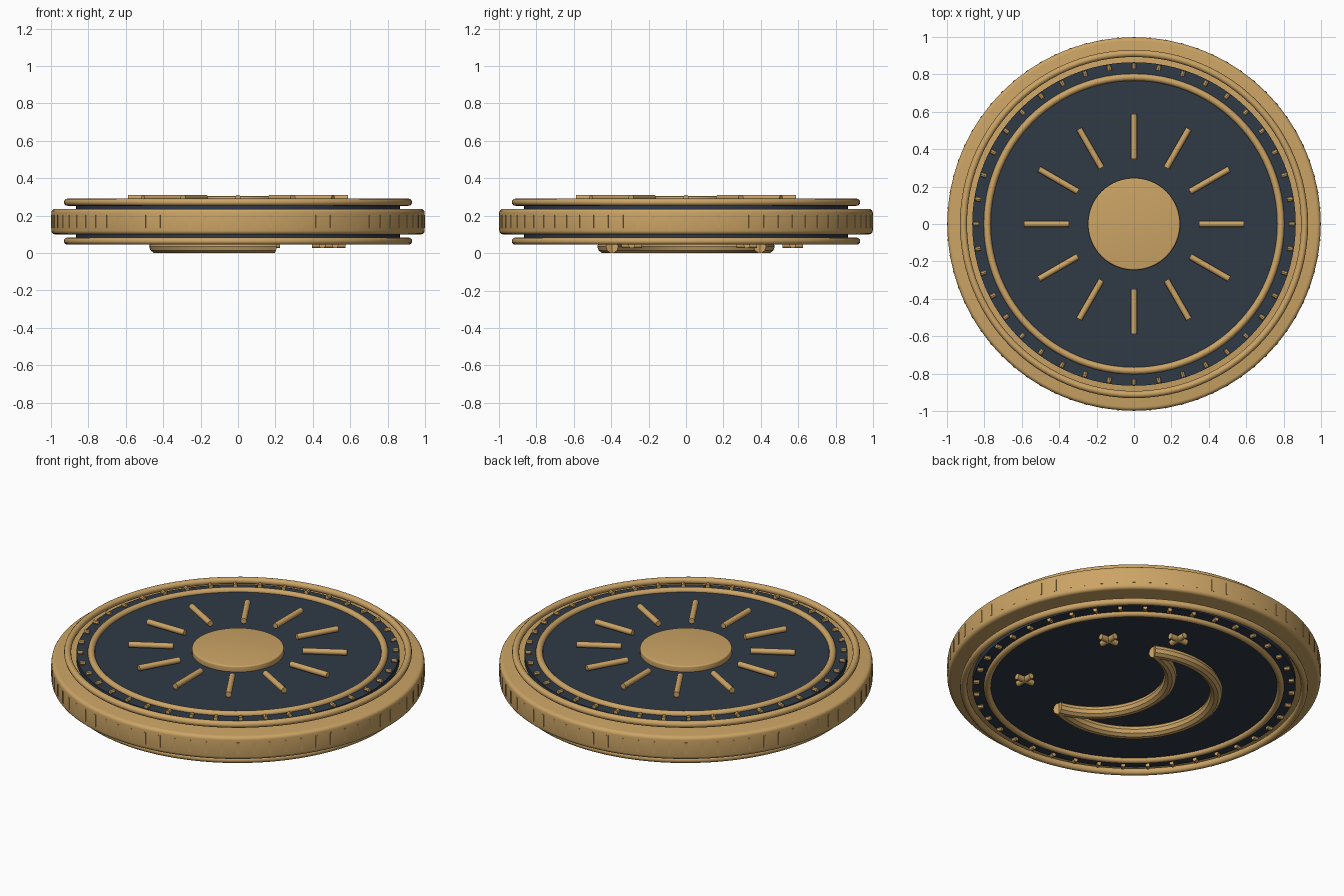
import bpy, math
from mathutils import Matrix

if "Cube" in bpy.data.objects:
    bpy.data.objects.remove(bpy.data.objects["Cube"])

MID = 0.168          # mid height of the medallion
FACE = 0.102         # face height above / below the middle


def material(name, colour):
    m = bpy.data.materials.new(name)
    m.diffuse_color = (*colour, 1)
    m.use_nodes = True
    m.node_tree.nodes["Principled BSDF"].inputs["Base Color"].default_value = m.diffuse_color
    return m


GOLD = material("antique_gold", (0.60, 0.37, 0.13))
NAVY = material("dark_navy", (0.029, 0.041, 0.062))


def finish(name, mat, smooth=True):
    ob = bpy.context.object
    ob.name = name
    ob.data.materials.append(mat)
    if smooth:
        bpy.ops.object.shade_smooth_by_angle(angle=math.radians(35))
    return ob


def disc(name, mat, radius, low, high, bevel=0.0):
    bpy.ops.mesh.primitive_cylinder_add(vertices=96, radius=radius, depth=high - low,
                                        location=(0, 0, (low + high) / 2))
    ob = bpy.context.object
    if bevel:
        mod = ob.modifiers.new("rounded_edge", 'BEVEL')
        mod.width, mod.segments, mod.limit_method = bevel, 4, 'ANGLE'
        bpy.ops.object.modifier_apply(modifier=mod.name)
    return finish(name, mat)


def ring(name, radius, z):
    bpy.ops.mesh.primitive_torus_add(major_radius=radius, minor_radius=0.019,
                                     major_segments=96, minor_segments=12, location=(0, 0, z))
    return finish(name, GOLD)


def rod(name, radius, length, x, y, z, angle, sides=12):
    """Cylinder lying flat, pointing along the given angle."""
    bpy.ops.mesh.primitive_cylinder_add(vertices=sides, radius=radius, depth=length,
                                        location=(x, y, z), rotation=(0, math.pi / 2, angle))
    return finish(name, GOLD)


def radial_rods(name, count, radius, length, dist, z, sides):
    for i in range(count):
        a = 2 * math.pi * i / count
        rod(f"{name}_{i + 1}", radius, length, dist * math.cos(a), dist * math.sin(a), z, a, sides)


def arc_tube(name, cx, radius, start, end, tube, z):
    """Round tube swept along an arc centred on (cx, 0)."""
    n = 40
    cu = bpy.data.curves.new(name, 'CURVE')
    cu.dimensions = '3D'
    cu.bevel_depth, cu.bevel_resolution, cu.use_fill_caps = tube, 3, True
    sp = cu.splines.new('POLY')
    sp.points.add(n)
    for i, p in enumerate(sp.points):
        a = start + (end - start) * i / n
        p.co = (cx + radius * math.cos(a), radius * math.sin(a), z, 1)
    ob = bpy.data.objects.new(name, cu)
    bpy.context.collection.objects.link(ob)
    bpy.ops.object.select_all(action='DESELECT')
    bpy.context.view_layer.objects.active = ob
    ob.select_set(True)
    bpy.ops.object.convert(target='MESH')
    return finish(name, GOLD)


# Body: gold rim with a dark core showing on both faces
disc("rim", GOLD, 0.998, MID - 0.068, MID + 0.068, 0.02)
disc("dark_core", NAVY, 0.865, MID - FACE, MID + FACE)

# Reeding bars around the edge
for i in range(72):
    a = 2 * math.pi * i / 72
    bpy.ops.mesh.primitive_cube_add(size=1)
    ob = bpy.context.object
    ob.data.transform(Matrix.Rotation(a, 4, 'Z') @ Matrix.Translation((0.99, 0, MID))
                      @ Matrix.Diagonal((0.02, 0.014, 0.07, 1)))
    finish(f"edge_bar_{i + 1}", GOLD, False)

# Border rings and beads on both faces
for side, s in (("top", 1), ("bottom", -1)):
    z = MID + s * (FACE + 0.002)
    ring(f"{side}_outer_ring", 0.912, z)
    ring(f"{side}_inner_ring", 0.785, z)
    radial_rods(f"{side}_bead", 40, 0.012, 0.03, 0.845, z + s * 0.005, 8)

# Sun on the top face
disc("sun_disc", GOLD, 0.246, 0.26, 0.304, 0.008)
radial_rods("sun_ray", 12, 0.0165, 0.24, 0.467, 0.295, 12)

# Crescent moon on the bottom face: two arcs meeting at the tips
tip = math.radians(64)
arc_tube("moon_outer_arc", 0, 0.44, tip, 2 * math.pi - tip, 0.035, 0.035)
cx = 0.274
tip_in = math.atan2(0.44 * math.sin(tip), 0.44 * math.cos(tip) - cx)
arc_tube("moon_inner_arc", cx, 0.404, tip_in, 2 * math.pi - tip_in, 0.035, 0.035)

# Stars: small crossed rods
for i, (x, y) in enumerate(((0.45, 0.325), (0.17, 0.57), (0.52, -0.29))):
    for j in range(2):
        rod(f"star_{i + 1}_bar_{j + 1}", 0.017, 0.11, x, y, 0.043, j * math.pi / 2)
